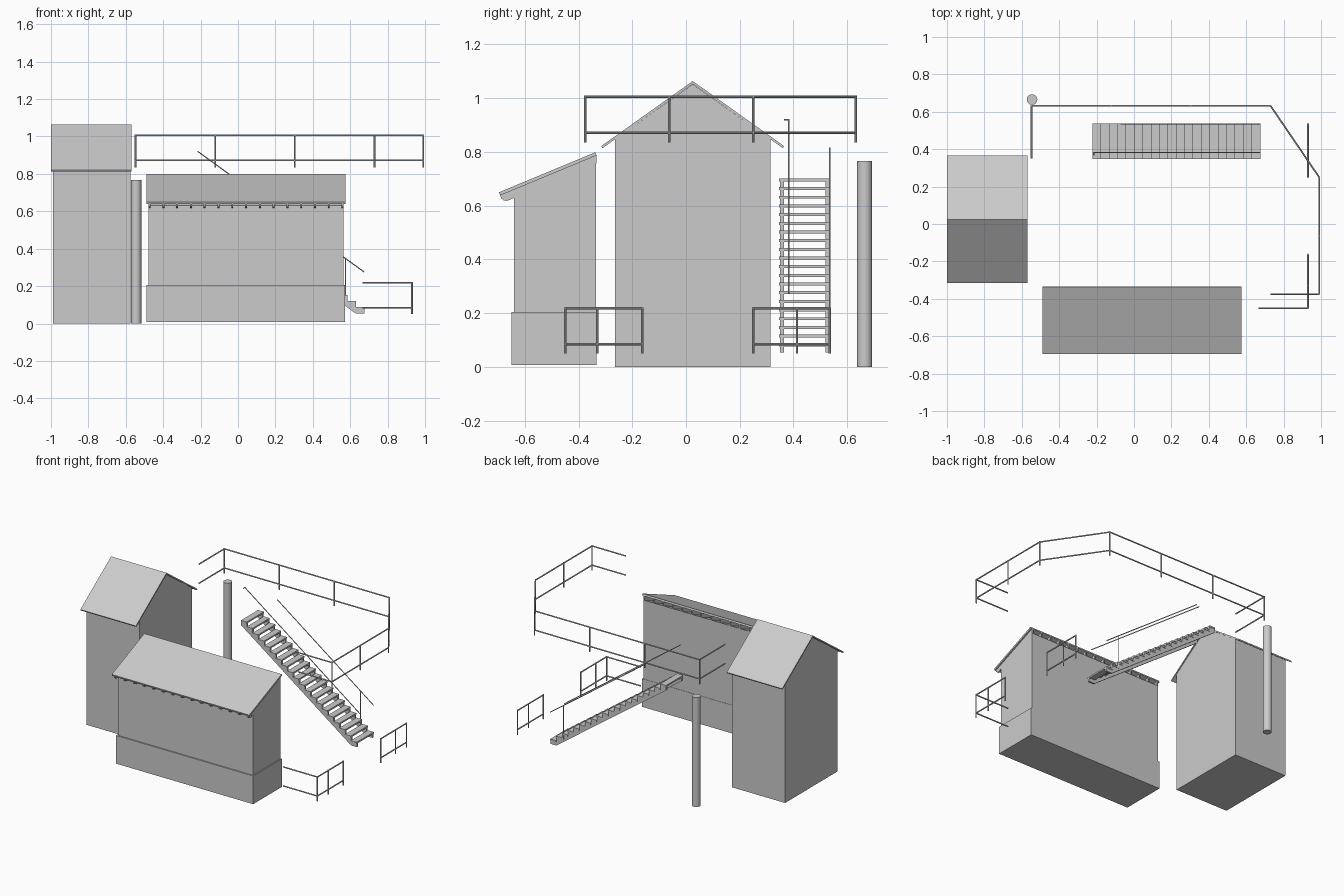
import bpy, bmesh, math
from mathutils import Vector

if "Cube" in bpy.data.objects:
    bpy.data.objects.remove(bpy.data.objects["Cube"])


def finish(name, bm, smooth=False):
    bmesh.ops.recalc_face_normals(bm, faces=bm.faces)
    me = bpy.data.meshes.new(name)
    bm.to_mesh(me)
    bm.free()
    for p in me.polygons:
        p.use_smooth = smooth
    ob = bpy.data.objects.new(name, me)
    bpy.context.collection.objects.link(ob)
    if smooth:
        bpy.context.view_layer.objects.active = ob
        ob.select_set(True)
        bpy.ops.object.shade_smooth_by_angle(angle=math.radians(40))
        ob.select_set(False)
    return ob


def add_prism(bm, profile, lo, hi, axis):
    """Extrude a (y, z) profile along x, or an (x, z) profile along y."""
    def place(p, d):
        return (d, p[0], p[1]) if axis == 'X' else (p[0], d, p[1])
    face = bm.faces.new([bm.verts.new(place(p, lo)) for p in profile])
    ext = bmesh.ops.extrude_face_region(bm, geom=[face])['geom']
    step = Vector(place((0, 0), hi - lo))
    bmesh.ops.translate(bm, vec=step, verts=[v for v in ext if isinstance(v, bmesh.types.BMVert)])


def prism(name, profile, lo, hi, axis='X'):
    bm = bmesh.new()
    add_prism(bm, profile, lo, hi, axis)
    return finish(name, bm)


def rect(a0, a1, z0, z1):
    return [(a0, z0), (a1, z0), (a1, z1), (a0, z1)]


def add_bar(bm, a, b, r=0.0045, seg=8):
    a, b = Vector(a), Vector(b)
    d = b - a
    res = bmesh.ops.create_cone(bm, cap_ends=True, segments=seg, radius1=r, radius2=r, depth=d.length)
    m = d.to_track_quat('Z', 'Y').to_matrix().to_4x4()
    m.translation = (a + b) / 2
    bmesh.ops.transform(bm, matrix=m, verts=res['verts'])


def railing(name, path, posts, heights, foot):
    bm = bmesh.new()
    for z in heights:
        for p, q in zip(path, path[1:]):
            add_bar(bm, (*p, z), (*q, z))
    for p in posts:
        add_bar(bm, (*p, foot), (*p, heights[0] + 0.004))
    return finish(name, bm, True)


# Tower with gabled roof
prism("tower_walls", [(-0.265, 0), (0.315, 0), (0.315, 0.847), (0.025, 1.052), (-0.265, 0.847)],
      -0.988, -0.575)
prism("tower_roof", [(-0.315, 0.822), (0.025, 1.064), (0.365, 0.822), (0.361, 0.814),
                     (0.025, 1.053), (-0.311, 0.814)], -1.0, -0.57)

# Round pipe behind the tower
bm = bmesh.new()
add_bar(bm, (-0.545, 0.665, 0), (-0.545, 0.665, 0.766), 0.028, 32)
finish("pipe", bm, True)

# Lean-to building
prism("shed_base", rect(-0.649, -0.333, 0.008, 0.205), -0.49, 0.572)
prism("shed_walls", [(-0.64, 0.2), (-0.335, 0.2), (-0.335, 0.757), (-0.64, 0.63)], -0.478, 0.564)
prism("shed_roof", [(-0.696, 0.65), (-0.337, 0.799), (-0.333, 0.787), (-0.692, 0.638)], -0.49, 0.574)

# Rafters with rounded tails under the lean-to roof
bm = bmesh.new()
tail = [(-0.692, 0.639), (-0.688, 0.628), (-0.678, 0.62), (-0.665, 0.618),
        (-0.64, 0.629), (-0.333, 0.757), (-0.333, 0.788)]
for i in range(15):
    x = -0.473 + i * 1.032 / 14
    add_prism(bm, tail, x - 0.005, x + 0.005, 'X')
finish("shed_rafters", bm)

# Staircase: sawtooth stringers and open treads
N, RUN, RISE, X0, Z0 = 20, 0.0448, 0.0323, 0.675, 0.088
T = 0.011
saw = [(X0, 0.053)]
for i in range(N):
    z = Z0 + i * RISE - T
    saw += [(X0 - i * RUN, z), (X0 - (i + 1) * RUN, z)]
saw += [(X0 - N * RUN, 0.053 + (N - 1) * RISE), (X0 - RUN, 0.053)]
for side, y in (("near", 0.35), ("far", 0.52)):
    prism("stair_stringer_" + side, saw, y, y + 0.014, 'Y')
bm = bmesh.new()
for i in range(N):
    z = Z0 + i * RISE
    add_prism(bm, rect(X0 - (i + 1) * RUN, X0 - i * RUN, z - T, z), 0.347, 0.537, 'Y')
finish("stair_treads", bm)


# Stair handrails, both following the same slope
def slope_z(x):
    return 0.275 + (0.675 - x) * 0.7247


bm = bmesh.new()
add_bar(bm, (0.675, 0.383, slope_z(0.675)), (-0.215, 0.383, slope_z(-0.215)), 0.003)
add_bar(bm, (-0.215, 0.386, slope_z(-0.215)), (-0.215, 0.365, slope_z(-0.215)), 0.003)
finish("stair_handrail_near", bm, True)
bm = bmesh.new()
add_bar(bm, (0.675, 0.535, slope_z(0.675)), (-0.07, 0.535, slope_z(-0.07)), 0.003)
add_bar(bm, (0.575, 0.535, 0.11), (0.575, 0.535, slope_z(0.575)), 0.003)
finish("stair_handrail_far", bm, True)

# Upper walkway railing
corners = [(-0.548, 0.632), (0.73, 0.632), (0.99, 0.25), (0.99, -0.375)]
upper_posts = corners + [(-0.122, 0.632), (0.304, 0.632), (0.99, -0.063)]
railing("upper_railing", [(-0.548, 0.35)] + corners + [(0.73, -0.375)],
        upper_posts, (1.006, 0.872), 0.835)

# Lower landing railings
railing("lower_railing_corner", [(0.665, -0.45), (0.93, -0.45), (0.93, -0.163)],
        [(0.93, -0.45), (0.93, -0.33), (0.93, -0.163)], (0.218, 0.085), 0.05)
railing("lower_railing_straight", [(0.93, 0.25), (0.93, 0.535)],
        [(0.93, 0.25), (0.93, 0.413), (0.93, 0.535)], (0.218, 0.085), 0.05)
